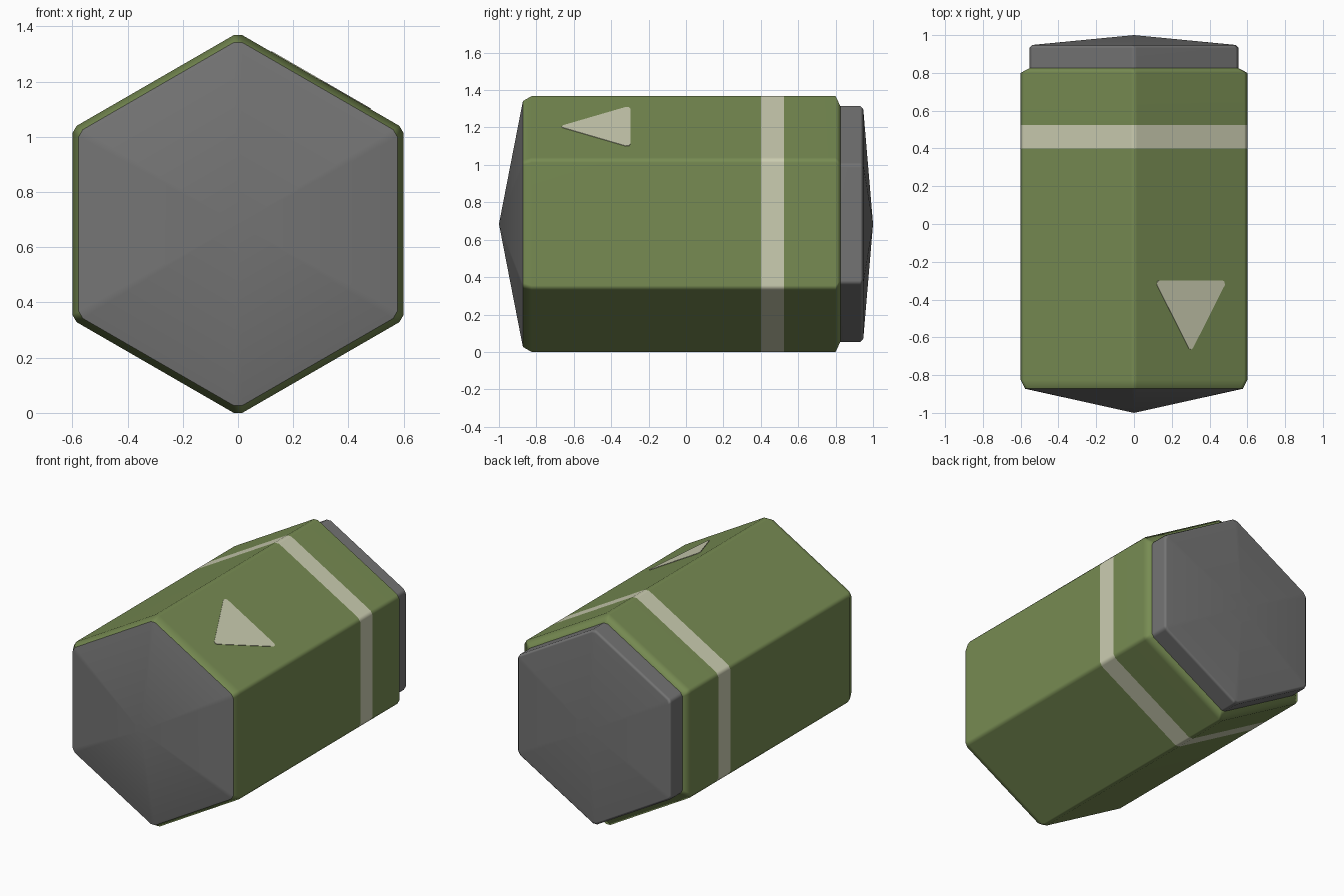
import bpy, bmesh, math
from mathutils import Vector

if "Cube" in bpy.data.objects:
    bpy.data.objects.remove(bpy.data.objects["Cube"])

CZ = 0.684        # height of the long axis
A = 0.6           # centre-to-flat distance of the body


def material(name, rgb):
    m = bpy.data.materials.new(name)
    m.diffuse_color = (*rgb, 1)
    m.use_nodes = True
    m.node_tree.nodes["Principled BSDF"].inputs["Base Color"].default_value = m.diffuse_color
    return m


GREEN = material("olive green", (0.185, 0.26, 0.085))
GREY = material("mid grey", (0.175, 0.175, 0.175))
CREAM = material("pale cream", (0.60, 0.61, 0.44))


def on_face(k, a, s, y):
    """Point on hexagon flat k, at distance a from the axis, s along the flat."""
    t = math.radians(60 * k)
    return Vector((a * math.cos(t) - s * math.sin(t), y,
                   CZ + a * math.sin(t) + s * math.cos(t)))


def hex_ring(bm, a, y):
    """Hexagon with small chamfered corners."""
    half = a * math.tan(math.pi / 6) - 0.018 * a / A
    return [bm.verts.new(on_face(k, a, s * half, y)) for k in range(6) for s in (-1, 1)]


def finish(bm, name, mats, smooth=True):
    me = bpy.data.meshes.new(name)
    bm.to_mesh(me)
    bm.free()
    for m in mats:
        me.materials.append(m)
    ob = bpy.data.objects.new(name, me)
    bpy.context.collection.objects.link(ob)
    if smooth:
        for p in me.polygons:
            p.use_smooth = True
        wn = ob.modifiers.new("weighted normals", 'WEIGHTED_NORMAL')
        wn.weight = 80
    return ob


def hex_loft(name, profile, mats, stripe=None):
    """Loft hexagon rings along y; faces inside the stripe range get material 1."""
    bm = bmesh.new()
    rings = [hex_ring(bm, a, y) for a, y in profile]
    for r0, r1, (_, y0), (_, y1) in zip(rings, rings[1:], profile, profile[1:]):
        for i in range(12):
            j = (i + 1) % 12
            f = bm.faces.new((r0[i], r1[i], r1[j], r0[j]))
            if stripe and stripe[0] < (y0 + y1) / 2 < stripe[1]:
                f.material_index = 1
    bmesh.ops.remove_doubles(bm, verts=bm.verts, dist=1e-5)
    return finish(bm, name, mats)


# Body shell with painted band
hex_loft("body", [(0.577, -0.872), (A, -0.825), (A, 0.40), (A, 0.525),
                  (A, 0.80), (0.553, 0.825)], [GREEN, CREAM], (0.40, 0.525))

# Shallow pyramid at the front
hex_loft("front_cap", [(0, -1.0), (0.577, -0.872)], [GREY])

# Stepped collar and shallow pyramid at the back
hex_loft("rear_cap", [(0.553, 0.82), (0.553, 0.932), (0.538, 0.948), (0, 1.0)], [GREY])

# Arrow painted on the upper right flat
half = [(0.190, -0.298), (0.205, -0.304), (0.208, -0.322), (0.012, -0.658)]
outline = half + [(0, -0.665)] + [(-s, y) for s, y in reversed(half)]
bm = bmesh.new()
face = bm.faces.new([bm.verts.new(on_face(1, A - 0.002, s, y)) for s, y in outline])
top = bmesh.ops.extrude_face_region(bm, geom=[face])
lift = on_face(1, 0.005, 0, 0) - Vector((0, 0, CZ))
bmesh.ops.translate(bm, vec=lift, verts=[v for v in top["geom"] if isinstance(v, bmesh.types.BMVert)])
bmesh.ops.recalc_face_normals(bm, faces=bm.faces)
finish(bm, "arrow_mark", [CREAM], smooth=False)
